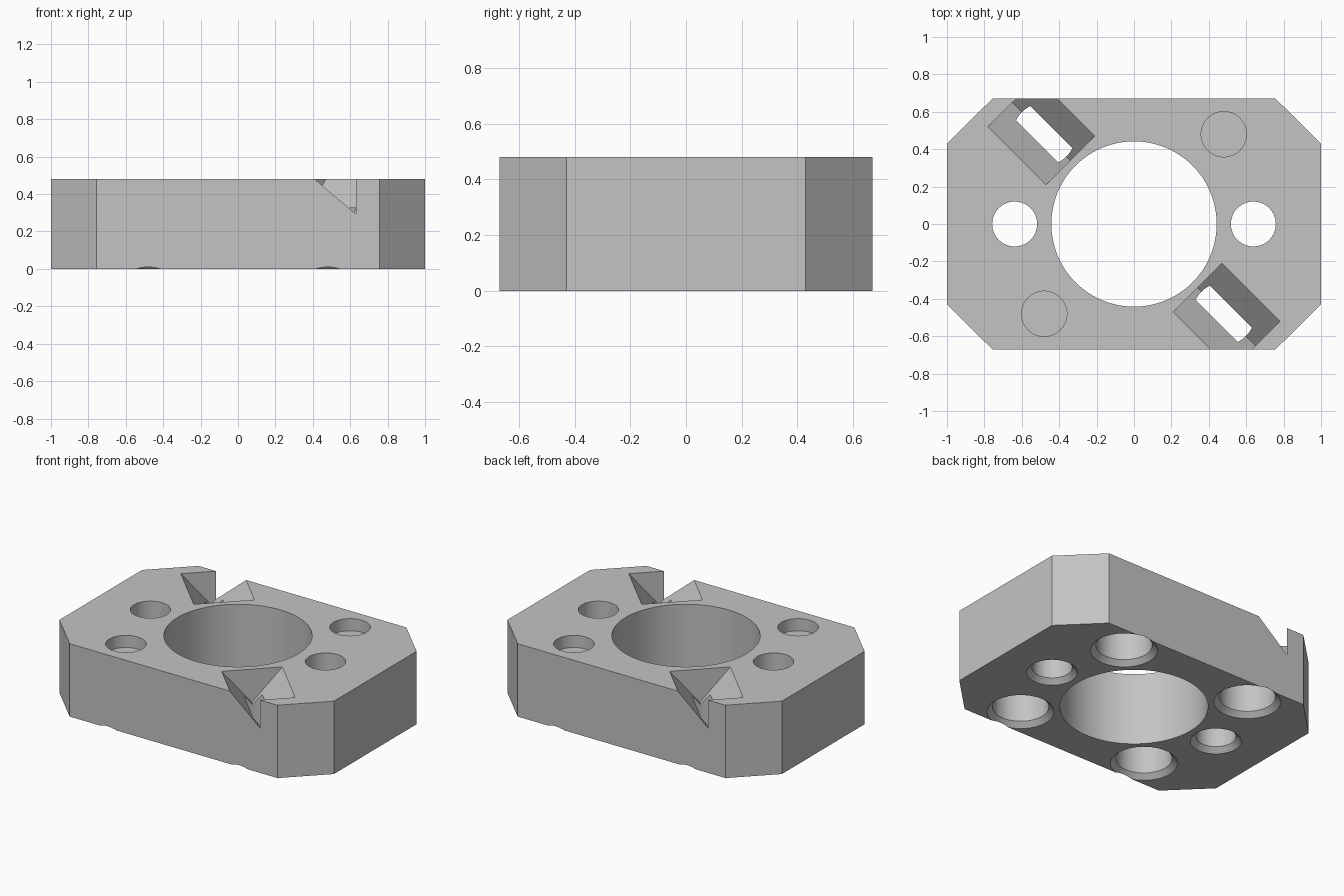
import bpy, bmesh
from math import cos, sin, pi
from mathutils import Matrix

cube = bpy.data.objects.get("Cube")
if cube:
    bpy.data.objects.remove(cube, do_unlink=True)

HEIGHT = 0.48
SEGMENTS = 96

grey = bpy.data.materials.new("light grey")
grey.use_nodes = True
colour = (0.55, 0.55, 0.55, 1)
grey.diffuse_color = colour
grey.node_tree.nodes["Principled BSDF"].inputs["Base Color"].default_value = colour


def make_object(name, bm, matrix=Matrix()):
    bmesh.ops.recalc_face_normals(bm, faces=bm.faces)
    bm.transform(matrix)
    mesh = bpy.data.meshes.new(name)
    bm.to_mesh(mesh)
    bm.free()
    mesh.materials.append(grey)
    ob = bpy.data.objects.new(name, mesh)
    bpy.context.collection.objects.link(ob)
    return ob


def prism(name, outline, start, end, matrix=Matrix()):
    """Extrude an outline in xy from z = start to z = end."""
    bm = bmesh.new()
    low = [bm.verts.new((x, y, start)) for x, y in outline]
    high = [bm.verts.new((x, y, end)) for x, y in outline]
    bm.faces.new(low)
    bm.faces.new(high)
    for i in range(len(outline)):
        j = (i + 1) % len(outline)
        bm.faces.new((low[i], low[j], high[j], high[i]))
    return make_object(name, bm, matrix)


def turned(name, profile, x, y):
    """Solid of revolution from (radius, height) points, capped at both ends."""
    bm = bmesh.new()
    rings = [[bm.verts.new((x + r * cos(2 * pi * i / SEGMENTS),
                            y + r * sin(2 * pi * i / SEGMENTS), z))
              for i in range(SEGMENTS)] for r, z in profile]
    bm.faces.new(rings[0])
    bm.faces.new(rings[-1])
    for a, b in zip(rings, rings[1:]):
        for i in range(SEGMENTS):
            j = (i + 1) % SEGMENTS
            bm.faces.new((a[i], a[j], b[j], b[i]))
    return make_object(name, bm)


def chamfered_hole(name, radius, top, x, y, chamfer=0.032):
    below = 0.1
    return turned(name, [(radius + chamfer + below, -below),
                         (radius, chamfer), (radius, top)], x, y)


# Block with chamfered corners
block = prism("mounting_block",
              [(1, -0.43), (1, 0.43), (0.757, 0.67), (-0.757, 0.67),
               (-1, 0.43), (-1, -0.43), (-0.757, -0.67), (0.757, -0.67)],
              0, HEIGHT)

# Central bore
cutters = [turned("central_bore_cutter", [(0.442, -0.1), (0.442, 0.6)], 0, 0)]

for s in (1, -1):
    # Through holes on the long axis
    cutters.append(chamfered_hole("bolt_hole_cutter", 0.12, 0.6, 0.638 * s, 0))
    # Blind sockets under all four corners
    for t in (1, -1):
        cutters.append(chamfered_hole("socket_cutter", 0.168, 0.326,
                                      0.48 * s, 0.48 * t))
    # Shallow recesses on top of two corners
    cutters.append(turned("recess_cutter", [(0.121, 0.40), (0.121, 0.6)],
                          0.48 * s, 0.48 * s))
    # V grooves on the other two corners, pointing outwards
    stand = Matrix(((0, 0, 1, 0), (1, 0, 0, 0), (0, 1, 0, 0), (0, 0, 0, 1)))
    turn = Matrix.Rotation(-pi / 4 if s > 0 else 3 * pi / 4, 4, "Z")
    cutters.append(prism("groove_cutter",
                         [(0, 0.261), (0.184, HEIGHT), (0.184, 0.6),
                          (-0.184, 0.6), (-0.184, HEIGHT)],
                         0.481, 0.919, turn @ stand))

# Cut everything out of the block
for cutter in cutters:
    cutter.hide_render = True
    mod = block.modifiers.new(cutter.name, "BOOLEAN")
    mod.operation = "DIFFERENCE"
    mod.solver = "EXACT"
    mod.object = cutter
depsgraph = bpy.context.evaluated_depsgraph_get()
result = bpy.data.meshes.new_from_object(block.evaluated_get(depsgraph))
block.modifiers.clear()
block.data = result
for cutter in cutters:
    bpy.data.objects.remove(cutter, do_unlink=True)

# Smooth bores, sharp edges
bpy.ops.object.select_all(action="DESELECT")
block.select_set(True)
bpy.context.view_layer.objects.active = block
bpy.ops.object.shade_smooth_by_angle(angle=pi / 6)
